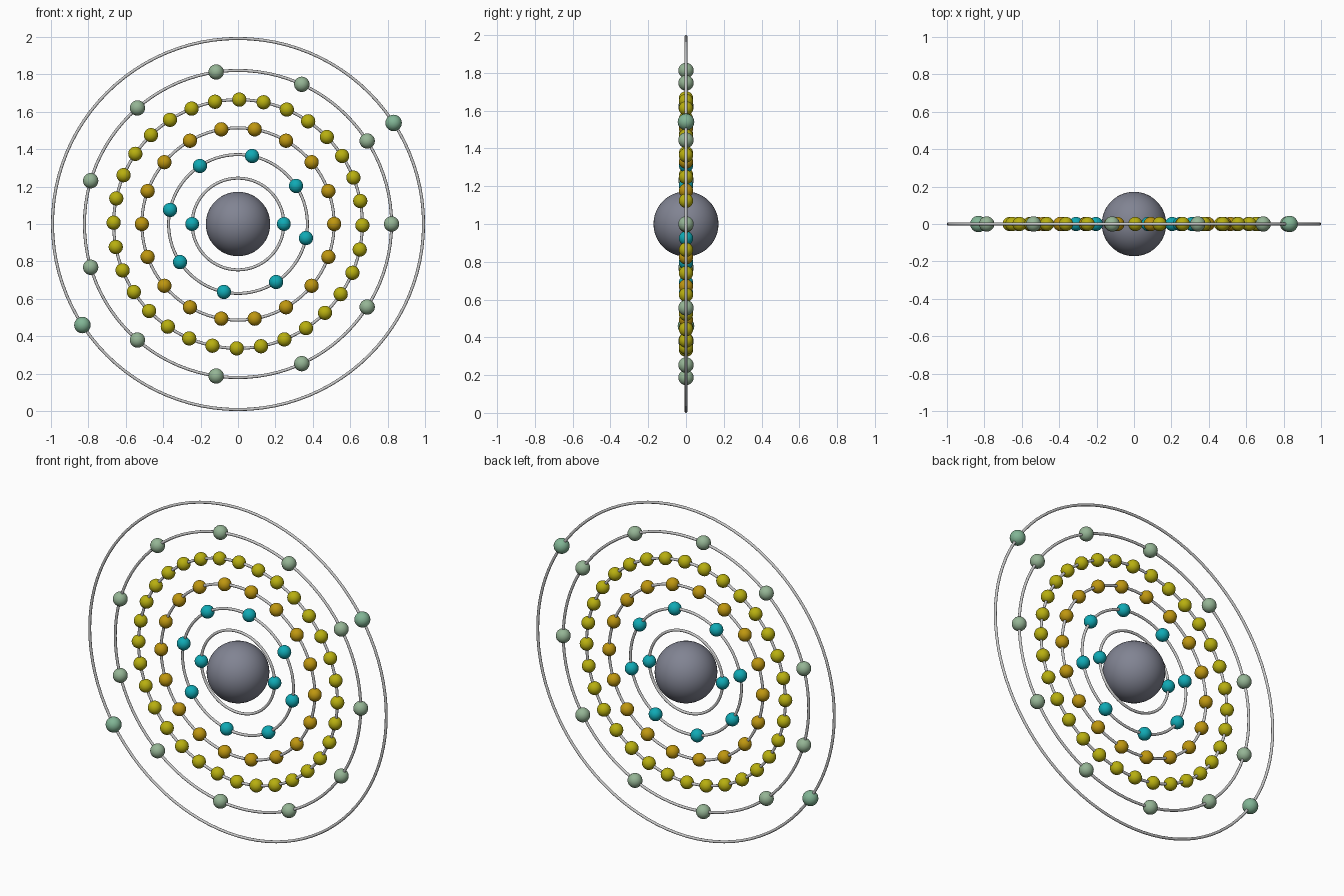
import bpy, bmesh
from math import cos, sin, pi, radians
from mathutils import Matrix

if "Cube" in bpy.data.objects:
    bpy.data.objects.remove(bpy.data.objects["Cube"])

CENTRE = (0, 0, 1)
TUBE = 0.008


def material(name, rgb):
    m = bpy.data.materials.new(name)
    m.diffuse_color = (*rgb, 1)
    m.use_nodes = True
    m.node_tree.nodes["Principled BSDF"].inputs["Base Color"].default_value = m.diffuse_color
    return m


def finish(bm, name, mat=None):
    for f in bm.faces:
        f.smooth = True
    mesh = bpy.data.meshes.new(name)
    bm.to_mesh(mesh)
    bm.free()
    obj = bpy.data.objects.new(name, mesh)
    obj.location = CENTRE
    bpy.context.collection.objects.link(obj)
    if mat:
        mesh.materials.append(mat)
    return obj


# Thin tube ring standing upright in the xz plane
def ring(name, radius, segments=96, sides=12):
    bm = bmesh.new()
    loops = []
    for i in range(segments):
        a = 2 * pi * i / segments
        loop = []
        for j in range(sides):
            b = 2 * pi * j / sides
            r = radius + TUBE * cos(b)
            loop.append(bm.verts.new((r * cos(a), TUBE * sin(b), r * sin(a))))
        loops.append(loop)
    for i in range(segments):
        p, q = loops[i], loops[(i + 1) % segments]
        for j in range(sides):
            k = (j + 1) % sides
            bm.faces.new((p[j], p[k], q[k], q[j]))
    bmesh.ops.recalc_face_normals(bm, faces=bm.faces)
    return finish(bm, name)


# Evenly spaced balls along one ring
def balls(name, radius, count, start, size, mat):
    bm = bmesh.new()
    for i in range(count):
        a = radians(start) + 2 * pi * i / count
        bmesh.ops.create_uvsphere(
            bm, u_segments=24, v_segments=14, radius=size,
            matrix=Matrix.Translation((radius * cos(a), 0, radius * sin(a))))
    return finish(bm, name, mat)


teal = material("teal", (0.005, 0.40, 0.46))
gold = material("gold", (0.52, 0.31, 0.005))
yellow = material("yellow", (0.48, 0.43, 0.005))
sage = material("sage", (0.30, 0.46, 0.30))
green = material("green", (0.22, 0.46, 0.30))
slate = material("slate", (0.22, 0.23, 0.29))

# Nucleus
core = bmesh.new()
bmesh.ops.create_uvsphere(core, u_segments=48, v_segments=24, radius=0.172)
finish(core, "nucleus", slate)

# Shells: ring radius, ball count, start angle, ball radius, colour
shells = [
    (0.245, 2, 0, 0.037, teal),
    (0.371, 8, -11.7, 0.038, teal),
    (0.514, 18, 0, 0.038, gold),
    (0.665, 32, -0.6, 0.038, yellow),
    (0.821, 11, 0, 0.041, sage),
    (0.992, 2, 33, 0.044, green),
]
for n, (radius, count, start, size, mat) in enumerate(shells, 1):
    ring(f"orbit_ring_{n}", radius)
    balls(f"electrons_{n}", radius, count, start, size, mat)
